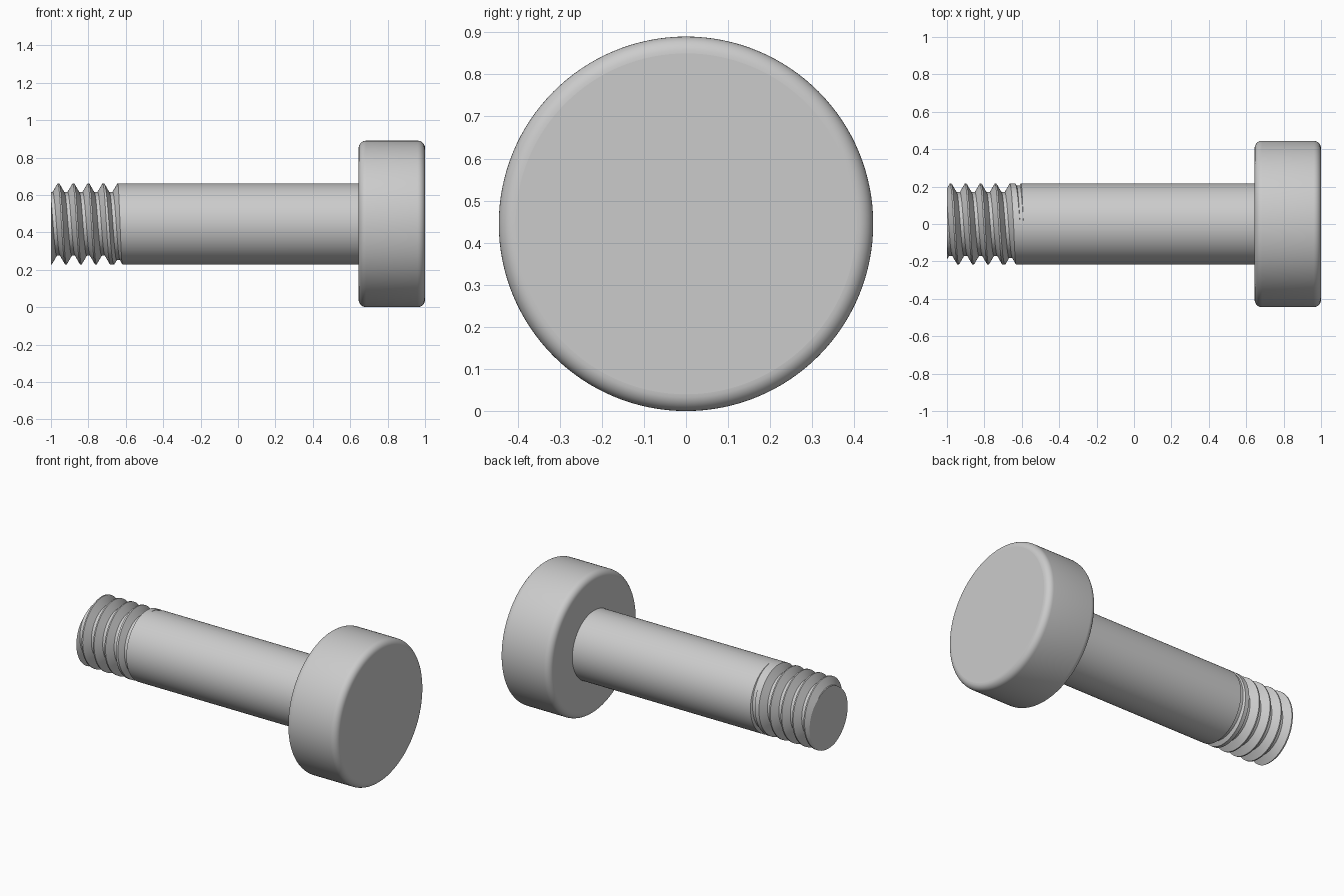
import bpy, bmesh
from math import sin, cos, pi, radians

cube = bpy.data.objects.get("Cube")
if cube:
    bpy.data.objects.remove(cube)

AXIS_Z = 0.445
SHANK_R, HEAD_R = 0.217, 0.445
TIP_X, HEAD_X, END_X = -1.0, 0.645, 1.0
PITCH, DEPTH, ROOT_HALF, SLOPE = 0.08, 0.047, 0.009, 0.577
SIDES = 128

steel = bpy.data.materials.new("steel_grey")
steel.use_nodes = True
GREY = (0.6, 0.6, 0.6, 1)
steel.diffuse_color = GREY
steel.node_tree.nodes["Principled BSDF"].inputs["Base Color"].default_value = GREY


def point(x, r, turn):
    """Point at radius r about the long axis; turn 0 is up, then towards the front."""
    a = 2 * pi * turn
    return (x, -r * sin(a), AXIS_Z + r * cos(a))


def sweep(name, profile, smooth_rule):
    """Skin the (x, radius) profiles of all turns and close open ends."""
    bm = bmesh.new()
    cols = []
    for j in range(SIDES + 1):
        t = j / SIDES
        cols.append([bm.verts.new(point(x, r, t)) for x, r in profile(t)])
    for a, b in zip(cols, cols[1:]):
        for i in range(len(a) - 1):
            bm.faces.new((a[i], b[i], b[i + 1], a[i + 1]))
    bmesh.ops.remove_doubles(bm, verts=bm.verts, dist=1e-5)
    bmesh.ops.recalc_face_normals(bm, faces=bm.faces)
    for f in bm.faces:
        f.smooth = smooth_rule(f)
    mesh = bpy.data.meshes.new(name)
    bm.to_mesh(mesh)
    bm.free()
    mesh.materials.append(steel)
    obj = bpy.data.objects.new(name, mesh)
    bpy.context.collection.objects.link(obj)
    return obj


# Shank with a helical groove that runs out at its last turn
def shank_profile(t):
    pts = []
    for k in range(-2, 4):
        c = -0.92 + PITCH * (k + t)
        d = DEPTH * min(1, max(0, 4 - (k + t)))
        w = ROOT_HALF + d * SLOPE
        pts += [(c - w, SHANK_R), (c - ROOT_HALF, SHANK_R - d),
                (c + ROOT_HALF, SHANK_R - d), (c + w, SHANK_R)]
    pts.append((HEAD_X + 0.01, SHANK_R))
    # Cut the thread square at the tip
    for (x0, r0), (x1, r1) in zip(pts, pts[1:]):
        if x0 <= TIP_X < x1:
            tip_r = r0 + (r1 - r0) * (TIP_X - x0) / (x1 - x0)
    cut = [(x, r) if x > TIP_X else (TIP_X, tip_r) for x, r in pts]
    return [(TIP_X, 0), (TIP_X, tip_r)] + cut


shank = sweep("threaded_shank", shank_profile, lambda f: True)
bpy.ops.object.select_all(action='DESELECT')
shank.select_set(True)
bpy.context.view_layer.objects.active = shank
bpy.ops.object.shade_smooth_by_angle(angle=radians(30))


# Round head with filleted rims and flat faces
def head_profile(t):
    f, steps = 0.04, 8
    arc = [(f * (1 - cos(i / steps * pi / 2)), f * (1 - sin(i / steps * pi / 2)))
           for i in range(steps + 1)]
    back = [(HEAD_X + dx, HEAD_R - dr) for dx, dr in arc]
    front = [(END_X - dx, HEAD_R - dr) for dx, dr in reversed(arc)]
    return [(HEAD_X, 0)] + back + front + [(END_X, 0)]


sweep("head", head_profile, lambda f: abs(f.normal.x) < 0.999)
